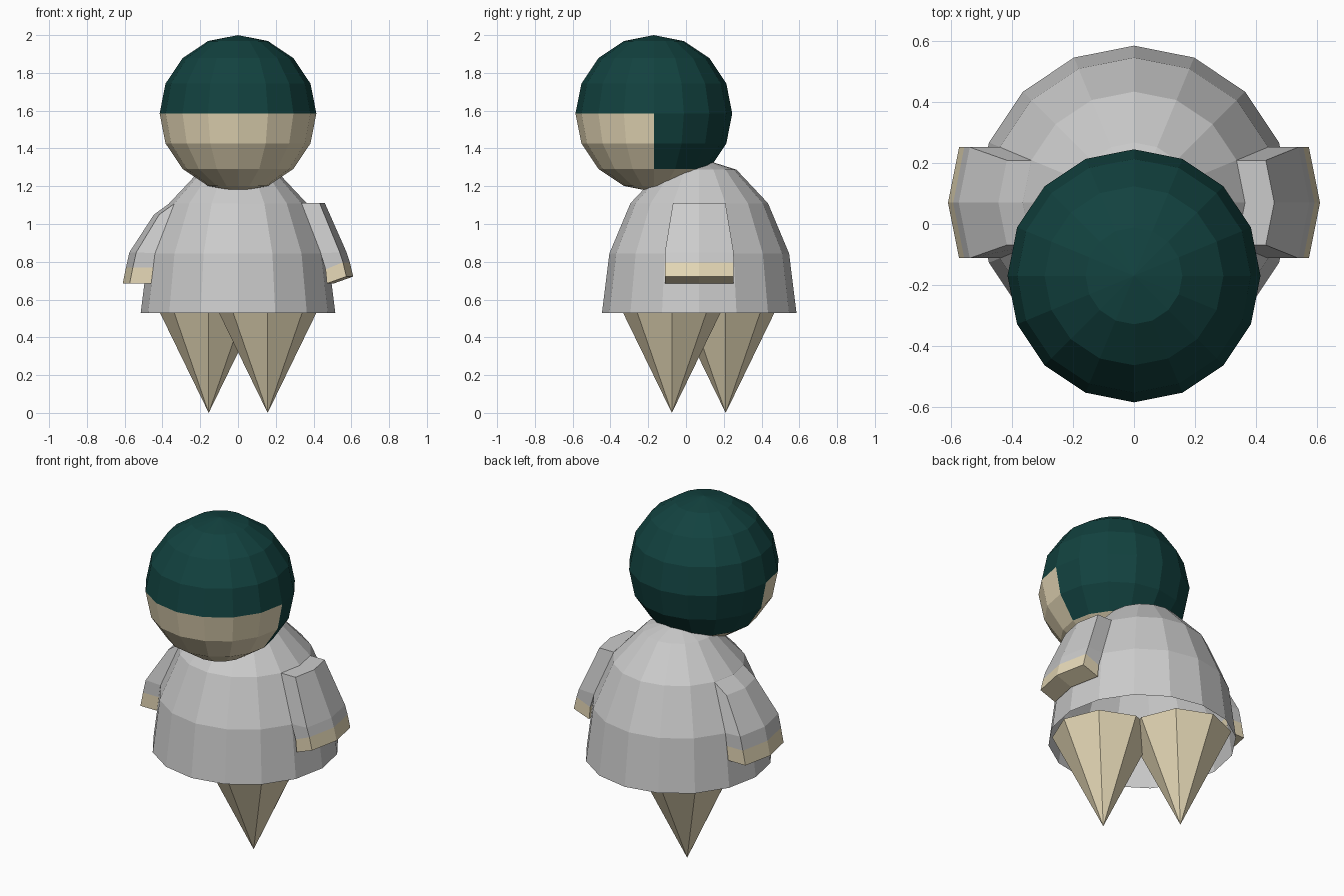
import bpy, bmesh
from mathutils import Matrix

if "Cube" in bpy.data.objects:
    bpy.data.objects.remove(bpy.data.objects["Cube"])


def material(name, rgb):
    m = bpy.data.materials.new(name)
    m.diffuse_color = (*rgb, 1)
    m.use_nodes = True
    m.node_tree.nodes["Principled BSDF"].inputs["Base Color"].default_value = m.diffuse_color
    return m


SKIN = material("skin", (0.80, 0.70, 0.48))
HAIR = material("hair", (0.006, 0.054, 0.05))
BODY_Y = 0.07


def finish(bm, name, mats=()):
    bmesh.ops.recalc_face_normals(bm, faces=bm.faces)
    me = bpy.data.meshes.new(name)
    bm.to_mesh(me)
    bm.free()
    for m in mats:
        me.materials.append(m)
    ob = bpy.data.objects.new(name, me)
    bpy.context.collection.objects.link(ob)
    return ob


def ball():
    bm = bmesh.new()
    bmesh.ops.create_uvsphere(bm, u_segments=16, v_segments=8, radius=1)
    return bm


# Head: faces of the cap and the back of the head carry the hair colour
bm = ball()
for f in bm.faces:
    c = f.calc_center_median()
    f.material_index = int(c.z > 0 or (c.y > 0 and c.z > -0.7))
bmesh.ops.scale(bm, vec=(0.415,) * 3, verts=bm.verts)
bmesh.ops.translate(bm, vec=(0, -0.17, 1.585), verts=bm.verts)
finish(bm, "head", (SKIN, HAIR))

# Robe: open-bottomed half ellipsoid
bm = ball()
bmesh.ops.delete(bm, geom=[v for v in bm.verts if v.co.z < -0.01], context='VERTS')
bmesh.ops.scale(bm, vec=(0.515, 0.515, 0.82), verts=bm.verts)
bmesh.ops.translate(bm, vec=(0, BODY_Y, 0.53), verts=bm.verts)
finish(bm, "robe")

# Legs: eight-sided spikes, point down, one ahead of the other
for name, x, y in (("right_leg", 0.157, -0.075), ("left_leg", -0.155, 0.21)):
    bm = bmesh.new()
    bmesh.ops.create_cone(bm, cap_ends=True, segments=8, radius1=0, radius2=0.28,
                          depth=0.575, matrix=Matrix.Translation((x, y, 0.2875)))
    bmesh.ops.remove_doubles(bm, verts=bm.verts, dist=0.0001)
    finish(bm, name, (SKIN,))


# Arms: bent slabs lofted through stations of (inner x, z, outer x, z, half width)
def slab(name, side, stations, mats=()):
    bm = bmesh.new()
    rings = []
    for xi, zi, xo, zo, w in stations:
        s = w * 0.2
        pts = [(xo - s, -w, zo), (xo, 0, zo), (xo - s, w, zo),
               (xi - s, w, zi), (xi, 0, zi), (xi - s, -w, zi)]
        rings.append([bm.verts.new((side * x, y + BODY_Y, z)) for x, y, z in pts])
    for a, b in zip(rings, rings[1:]):
        for i in range(6):
            j = (i + 1) % 6
            bm.faces.new((a[i], a[j], b[j], b[i]))
    for r in (rings[0], rings[-1]):
        bm.faces.new((r[0], r[1], r[4], r[5]))
        bm.faces.new((r[1], r[2], r[3], r[4]))
    finish(bm, name, mats)


elbow = (0.474, 0.845, 0.575, 0.85, 0.182)
arms = {
    "right": (1, (0.362, 1.11, 0.46, 1.11, 0.139),
              (0.50, 0.76, 0.592, 0.797, 0.182), (0.507, 0.685, 0.61, 0.722, 0.182)),
    "left": (-1, (0.362, 1.11, 0.445, 1.05, 0.139),
             (0.485, 0.77, 0.593, 0.77, 0.182), (0.495, 0.685, 0.61, 0.685, 0.182)),
}
for label, (side, shoulder, cuff, tip) in arms.items():
    slab(label + "_sleeve", side, (shoulder, elbow, cuff))
    slab(label + "_hand", side, (cuff, tip), (SKIN,))
